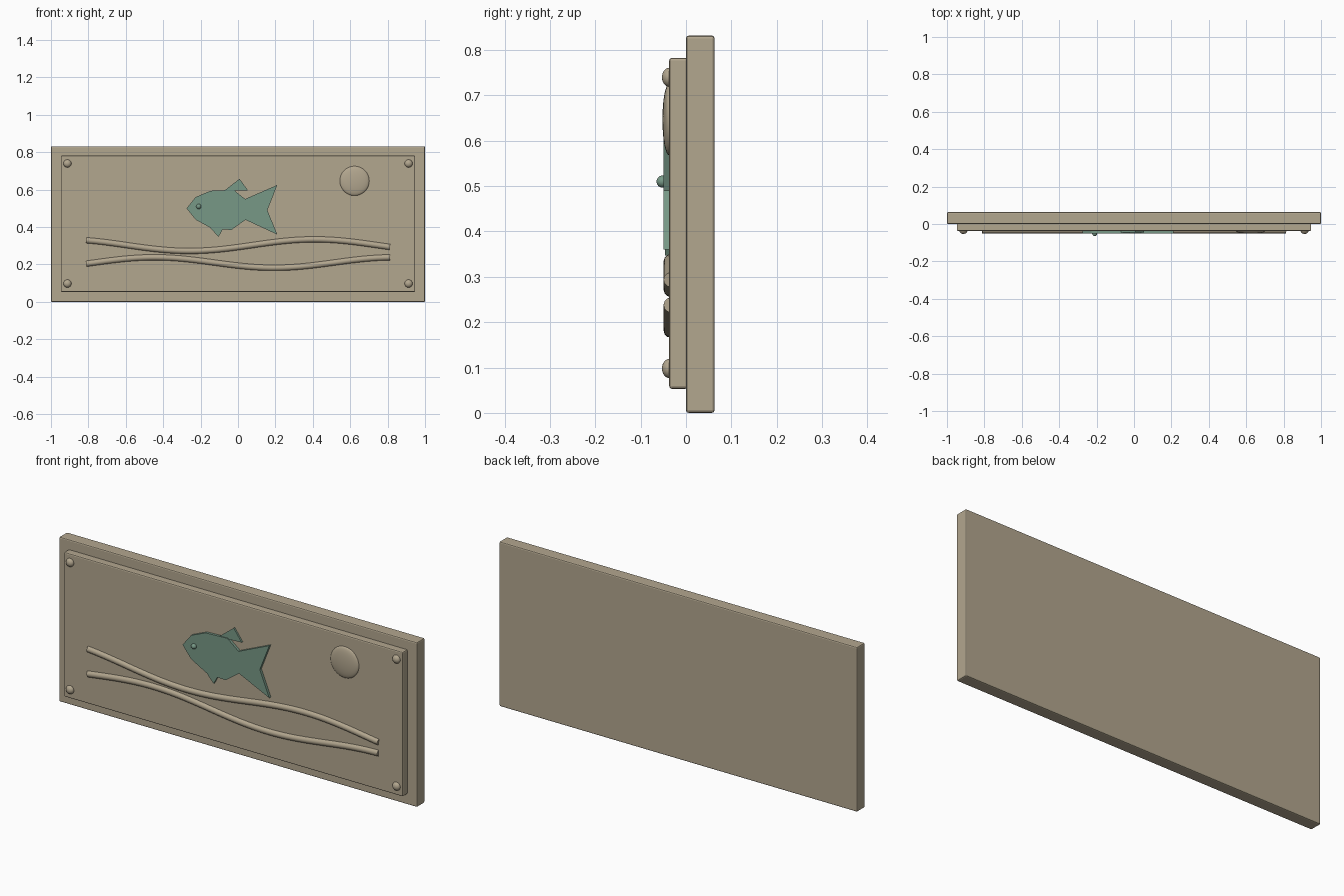
import bpy, bmesh, math
from mathutils import Matrix

if "Cube" in bpy.data.objects:
    bpy.data.objects.remove(bpy.data.objects["Cube"], do_unlink=True)


def make_material(name, rgb):
    m = bpy.data.materials.new(name)
    m.use_nodes = True
    color = (*rgb, 1.0)
    m.diffuse_color = color
    m.node_tree.nodes["Principled BSDF"].inputs["Base Color"].default_value = color
    return m


TAN = make_material("sandstone tan", (0.45, 0.385, 0.275))
GREEN = make_material("weathered green", (0.185, 0.315, 0.24))
FACE_Y = -0.037  # front of the raised panel


def finish(name, bm, mat, smooth=False):
    bmesh.ops.recalc_face_normals(bm, faces=bm.faces)
    mesh = bpy.data.meshes.new(name)
    bm.to_mesh(mesh)
    bm.free()
    mesh.materials.append(mat)
    ob = bpy.data.objects.new(name, mesh)
    bpy.context.collection.objects.link(ob)
    if smooth:
        bpy.ops.object.select_all(action="DESELECT")
        ob.select_set(True)
        bpy.context.view_layer.objects.active = ob
        bpy.ops.object.shade_smooth_by_angle(angle=math.radians(40))
    return ob


def slab(name, size, center):
    bm = bmesh.new()
    bmesh.ops.create_cube(bm, size=1, matrix=Matrix.Translation(center) @ Matrix.Diagonal((*size, 1)))
    ob = finish(name, bm, TAN)
    bevel = ob.modifiers.new("rounded edges", "BEVEL")
    bevel.width = 0.006
    bevel.segments = 2
    return ob


def dome(name, x, z, radius, depth, mat, y=FACE_Y):
    bm = bmesh.new()
    place = Matrix.Translation((x, y, z)) @ Matrix.Diagonal((radius, depth, radius, 1))
    turn = Matrix.Rotation(math.pi / 2, 4, "X")
    bmesh.ops.create_uvsphere(bm, u_segments=32, v_segments=16, radius=1, matrix=place @ turn)
    return finish(name, bm, mat, True)


def plate(name, outline, front):
    bm = bmesh.new()
    face = bm.faces.new([bm.verts.new((x, FACE_Y + 0.004, z)) for x, z in outline])
    new = bmesh.ops.extrude_face_region(bm, geom=[face])["geom"]
    verts = [v for v in new if isinstance(v, bmesh.types.BMVert)]
    bmesh.ops.translate(bm, verts=verts, vec=(0, front - FACE_Y - 0.004, 0))
    return finish(name, bm, GREEN)


def wave(name, mid, amp, crest, period, radius=0.0165, steps=48, sides=12):
    # Round rod swept along a cosine line
    bm = bmesh.new()
    rings = []
    k = 2 * math.pi / period
    for i in range(steps + 1):
        x = -0.812 + 1.624 * i / steps
        z = mid + amp * math.cos(k * (x - crest))
        tilt = math.atan(-amp * k * math.sin(k * (x - crest)))
        ring = []
        for j in range(sides):
            a = 2 * math.pi * j / sides
            up = radius * math.cos(a)
            ring.append(bm.verts.new((x - up * math.sin(tilt),
                                      FACE_Y + 0.004 + radius * math.sin(a),
                                      z + up * math.cos(tilt))))
        rings.append(ring)
    for a, b in zip(rings, rings[1:]):
        for j in range(sides):
            n = (j + 1) % sides
            bm.faces.new((a[j], a[n], b[n], b[j]))
    bm.faces.new(rings[0])
    bm.faces.new(rings[-1])
    return finish(name, bm, TAN, True)


# Backing board and raised panel
slab("backing_board", (2, 0.063, 0.832), (0, 0.0315, 0.416))
slab("raised_panel", (1.894, 0.041, 0.73), (0, -0.0165, 0.418))

# Corner studs
for side, x in (("right", -0.912), ("left", 0.912)):
    for level, z in (("lower", 0.098), ("upper", 0.74)):
        dome(f"{level}_{side}_stud", x, z, 0.021, 0.016, TAN)

# Sun disc and water lines
dome("sun", 0.623, 0.647, 0.079, 0.015, TAN)
wave("upper_wave", 0.303, 0.031, 0.41, 1.34)
wave("lower_wave", 0.21, 0.028, -0.447, 1.28)

# Fish
plate("fish_body", [(-0.275, 0.50), (-0.227, 0.56), (-0.147, 0.594), (-0.024, 0.599),
                    (0.038, 0.55), (0.21, 0.625), (0.157, 0.49), (0.21, 0.36),
                    (0.04, 0.439), (-0.035, 0.385), (-0.136, 0.39), (-0.227, 0.44)], -0.05)
plate("fish_back_fin", [(-0.07, 0.597), (0.008, 0.658), (0.053, 0.597), (-0.024, 0.594)], -0.046)
plate("fish_belly_fin", [(-0.147, 0.395), (-0.104, 0.347), (-0.08, 0.392)], -0.046)
dome("fish_eye", -0.21, 0.51, 0.0135, 0.0135, GREEN, -0.0515)
